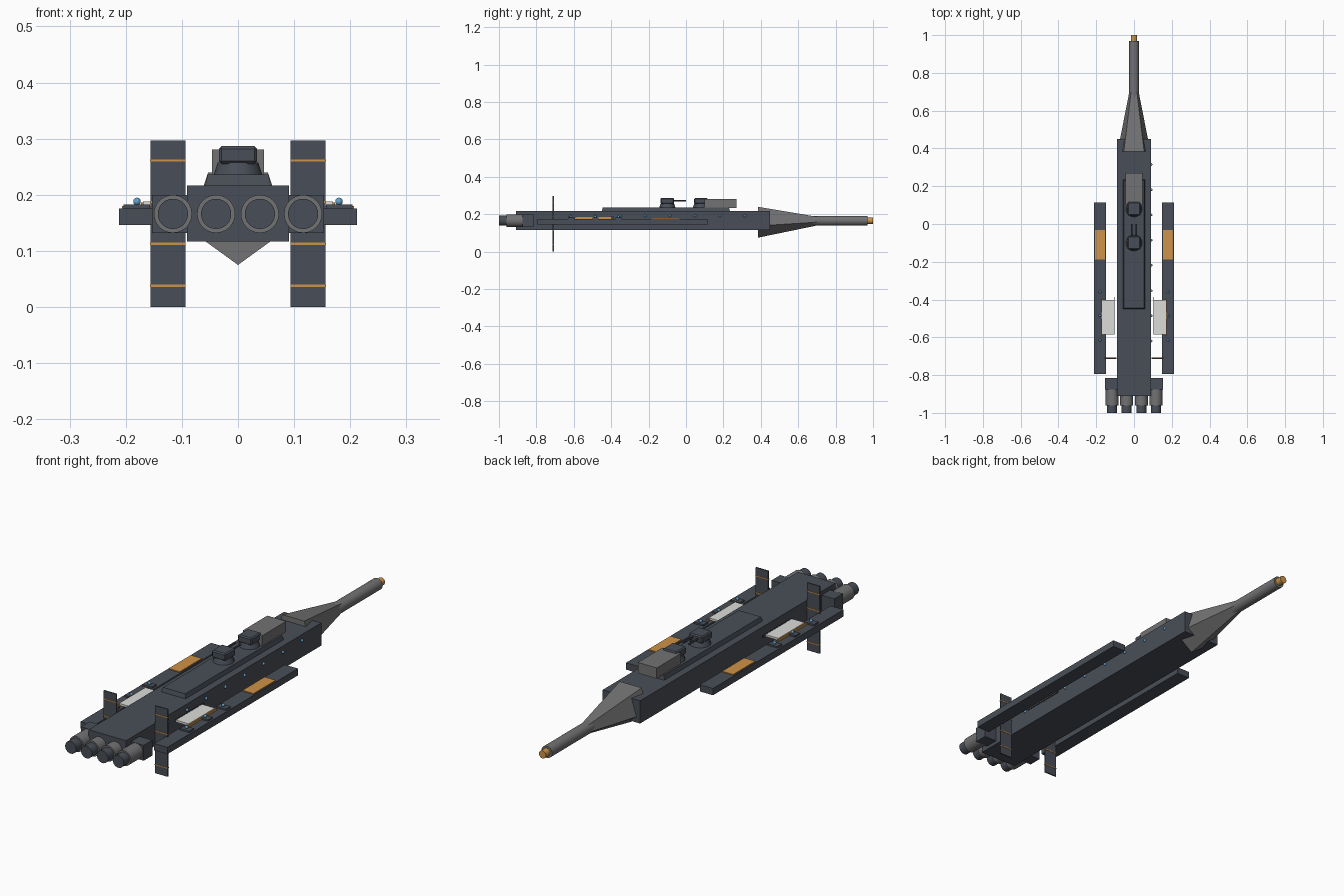
import bpy, bmesh, math
from mathutils import Matrix, Vector

if "Cube" in bpy.data.objects:
    bpy.data.objects.remove(bpy.data.objects["Cube"])


def material(name, rgb):
    m = bpy.data.materials.new(name)
    m.diffuse_color = (*rgb, 1)
    m.use_nodes = True
    m.node_tree.nodes["Principled BSDF"].inputs["Base Color"].default_value = m.diffuse_color
    return m


SLATE = material("dark slate", (0.066, 0.076, 0.095))
GRAY = material("mid gray", (0.17, 0.17, 0.175))
ORANGE = material("orange", (0.62, 0.29, 0.065))
WHITE = material("off white", (0.72, 0.72, 0.70))
BLUE = material("light blue", (0.13, 0.36, 0.60))

AXIS_Z = 0.166  # height of the engine and barrel axis


def finish(name, bm, mat, smooth=False):
    bmesh.ops.recalc_face_normals(bm, faces=bm.faces)
    me = bpy.data.meshes.new(name)
    bm.to_mesh(me)
    bm.free()
    me.materials.append(mat)
    ob = bpy.data.objects.new(name, me)
    bpy.context.collection.objects.link(ob)
    if smooth:
        bpy.ops.object.select_all(action='DESELECT')
        bpy.context.view_layer.objects.active = ob
        ob.select_set(True)
        bpy.ops.object.shade_smooth_by_angle(angle=math.radians(35))
    return ob


def box(name, x, y, z, mat, inset=0.0):
    """Box from (min, max) ranges; inset tapers the top face."""
    bm = bmesh.new()
    bmesh.ops.create_cube(bm, size=1)
    for v in bm.verts:
        top = v.co.z > 0
        px, py, pz = (r[0] if c < 0 else r[1] for c, r in zip(v.co, (x, y, z)))
        if top:
            px -= math.copysign(inset, v.co.x)
            py -= math.copysign(inset, v.co.y)
        v.co = (px, py, pz)
    return finish(name, bm, mat)


def tube(name, x, y0, y1, z, r0, r1, mat, sides=24, start=0.0, smooth=True):
    """Capped cylinder or cone along y, radius r0 at y0 and r1 at y1."""
    bm = bmesh.new()
    rings = []
    for y, r in ((y0, r0), (y1, r1)):
        angles = [start + 2 * math.pi * i / sides for i in range(sides)]
        rings.append([bm.verts.new((x + r * math.cos(a), y, z + r * math.sin(a))) for a in angles])
    for i in range(sides):
        j = (i + 1) % sides
        bm.faces.new((rings[0][i], rings[0][j], rings[1][j], rings[1][i]))
    bm.faces.new(rings[0])
    bm.faces.new(rings[1])
    return finish(name, bm, mat, smooth)


def ball(name, pos, r, mat):
    bm = bmesh.new()
    bmesh.ops.create_uvsphere(bm, u_segments=10, v_segments=6, radius=r,
                              matrix=Matrix.Translation(Vector(pos)))
    return finish(name, bm, mat, True)


def span(s, a, b):
    """Mirror an x range to side s."""
    return tuple(sorted((s * a, s * b)))


# Main hull and raised deck
box("hull", (-0.091, 0.091), (-0.91, 0.45), (0.117, 0.217), SLATE)
box("upper_deck", (-0.059, 0.059), (-0.45, 0.235), (0.216, 0.236), SLATE, 0.005)

# Five-sided nose fairing, long barrel and tip
tube("nose_fairing", 0, 0.385, 0.70, AXIS_Z, 0.091, 0.026, GRAY, 5, -math.pi / 2, False)
tube("nose_barrel", 0, 0.66, 0.97, AXIS_Z, 0.026, 0.026, GRAY)
tube("barrel_tip", 0, 0.96, 1.0, AXIS_Z, 0.017, 0.017, ORANGE)

# Bridge block
box("bridge", (-0.046, 0.046), (0.10, 0.27), (0.234, 0.281), GRAY)

# Turrets with twin guns
for i, y in enumerate((0.08, -0.10)):
    bm = bmesh.new()
    bmesh.ops.create_cone(bm, cap_ends=True, segments=16, radius1=0.044, radius2=0.036,
                          depth=0.024, matrix=Matrix.Translation((0, y, 0.246)))
    finish(f"turret_base_{i}", bm, SLATE, True)
    head = box(f"turret_head_{i}", (-0.034, 0.034), (y - 0.036, y + 0.036), (0.255, 0.287), SLATE)
    bevel = head.modifiers.new("edge", 'BEVEL')
    bevel.width, bevel.segments = 0.005, 1
    for s in (-1, 1):
        tube(f"turret_gun_{i}", s * 0.013, y + 0.03, y + 0.10, 0.273, 0.004, 0.004, SLATE, 8)

# Engines: four nozzles, the outer two on side blocks
for i, x in enumerate((-0.116, -0.039, 0.039, 0.116)):
    tube("engine_body", x, -0.96, -0.86, AXIS_Z, 0.034, 0.034, GRAY)
    tube("engine_nozzle", x, -1.0, -0.95, AXIS_Z, 0.027, 0.027, SLATE)

for s in (-1, 1):
    box("engine_block", span(s, 0.085, 0.153), (-0.875, -0.815), (0.132, 0.2), SLATE)

    # Side rails with orange panels
    box("side_rail", span(s, 0.148, 0.212), (-0.795, 0.115), (0.146, 0.176), SLATE)
    box("rail_panel", span(s, 0.153, 0.207), (-0.187, -0.033), (0.175, 0.18), ORANGE)

    # White plate with an orange trim along its outer edge
    box("white_plate", span(s, 0.106, 0.169), (-0.585, -0.402), (0.179, 0.188), WHITE)
    box("plate_trim", span(s, 0.168, 0.173), (-0.595, -0.395), (0.176, 0.186), ORANGE)
    box("plate_bar", span(s, 0.103, 0.107), (-0.585, -0.387), (0.178, 0.189), SLATE)

    # Rail lamps on small pads
    for y in (-0.36, -0.485, -0.615):
        box("lamp_pad", span(s, 0.157, 0.204), (y - 0.016, y + 0.016), (0.175, 0.183), SLATE)
        ball("rail_lamp", (s * 0.18, y, 0.188), 0.007, BLUE)

    # Tall fins with thin stripes
    box("fin", span(s, 0.094, 0.156), (-0.713, -0.707), (0, 0.297), SLATE)
    for z in (0.038, 0.113, 0.187, 0.261):
        box("fin_stripe", span(s, 0.0935, 0.1565), (-0.7145, -0.7055), (z - 0.002, z + 0.002), ORANGE)

# Row of hull lamps along the right side
for i in range(8):
    ball("hull_lamp", (0.091, 0.315 - 0.1335 * i, 0.191), 0.007, BLUE)
